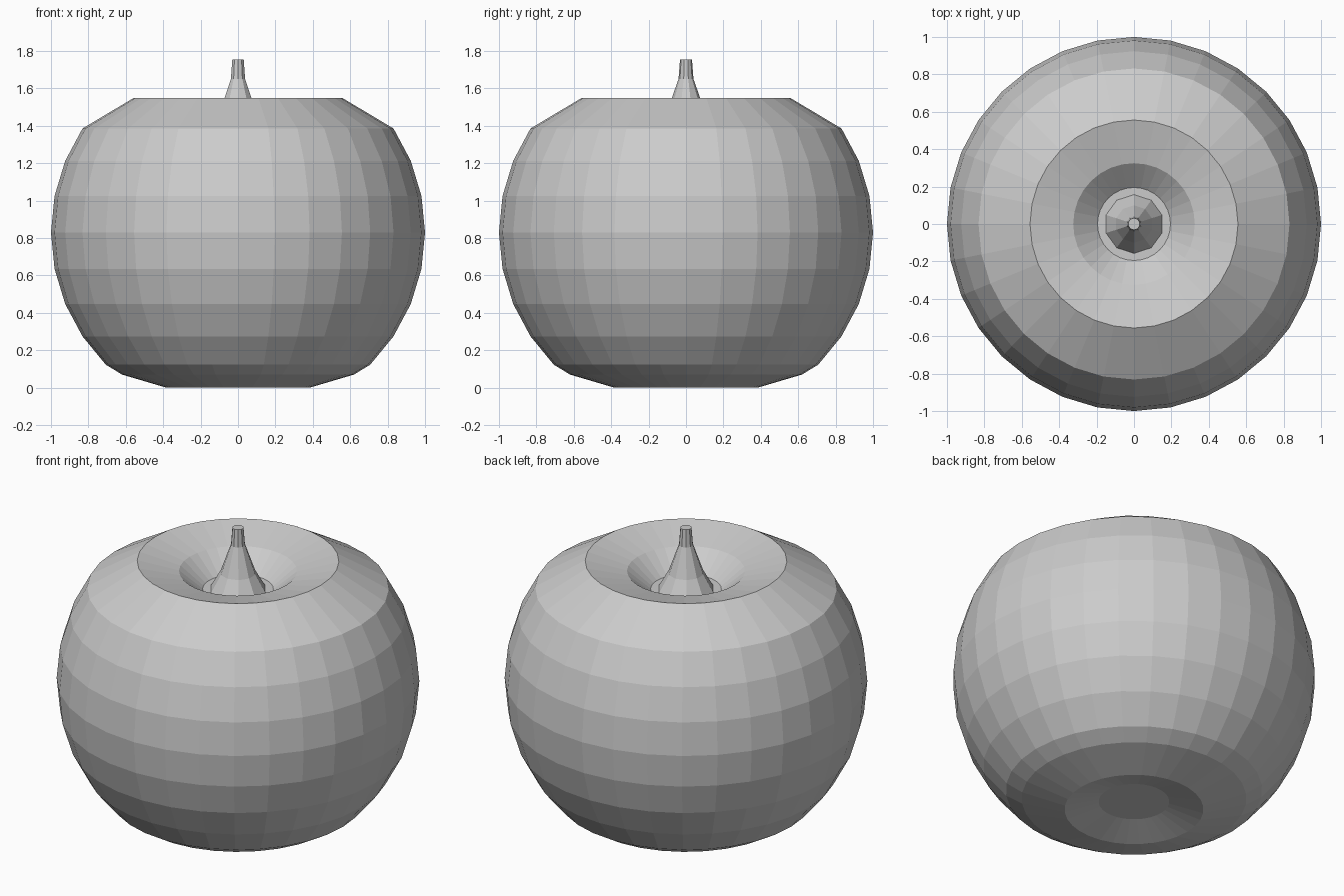
import bpy, bmesh
from math import cos, sin, pi

if "Cube" in bpy.data.objects:
    bpy.data.objects.remove(bpy.data.objects["Cube"])


def lathe(name, profile, sides):
    """Revolve (radius, z) pairs, bottom to top, and cap both ends."""
    bm = bmesh.new()
    rings = [[bm.verts.new((r * sin(2 * pi * i / sides), r * cos(2 * pi * i / sides), z))
              for i in range(sides)] for r, z in profile]
    for low, high in zip(rings, rings[1:]):
        for i in range(sides):
            j = (i + 1) % sides
            bm.faces.new((low[i], low[j], high[j], high[i]))
    bm.faces.new(rings[0])
    bm.faces.new(rings[-1])
    bmesh.ops.recalc_face_normals(bm, faces=bm.faces)
    mesh = bpy.data.meshes.new(name)
    bm.to_mesh(mesh)
    bm.free()
    obj = bpy.data.objects.new(name, mesh)
    bpy.context.collection.objects.link(obj)
    return obj


# Fruit body: spherical middle, dimpled bottom and top
step = pi / 16
middle = [(cos(k * step), 0.83 + sin(k * step)) for k in range(-4, 4)]
bottom = [(0.195, 0.05), (0.383, 0.0), (0.62, 0.07)]
top = [(0.556, 1.55), (0.325, 1.49), (0.195, 1.38)]
lathe("apple_body", bottom + middle + top, 32)

# Stem: flared foot in the dimple, tapering upward
lathe("stem", [(0.16, 1.375), (0.10, 1.48), (0.04, 1.65), (0.032, 1.755)], 10)
